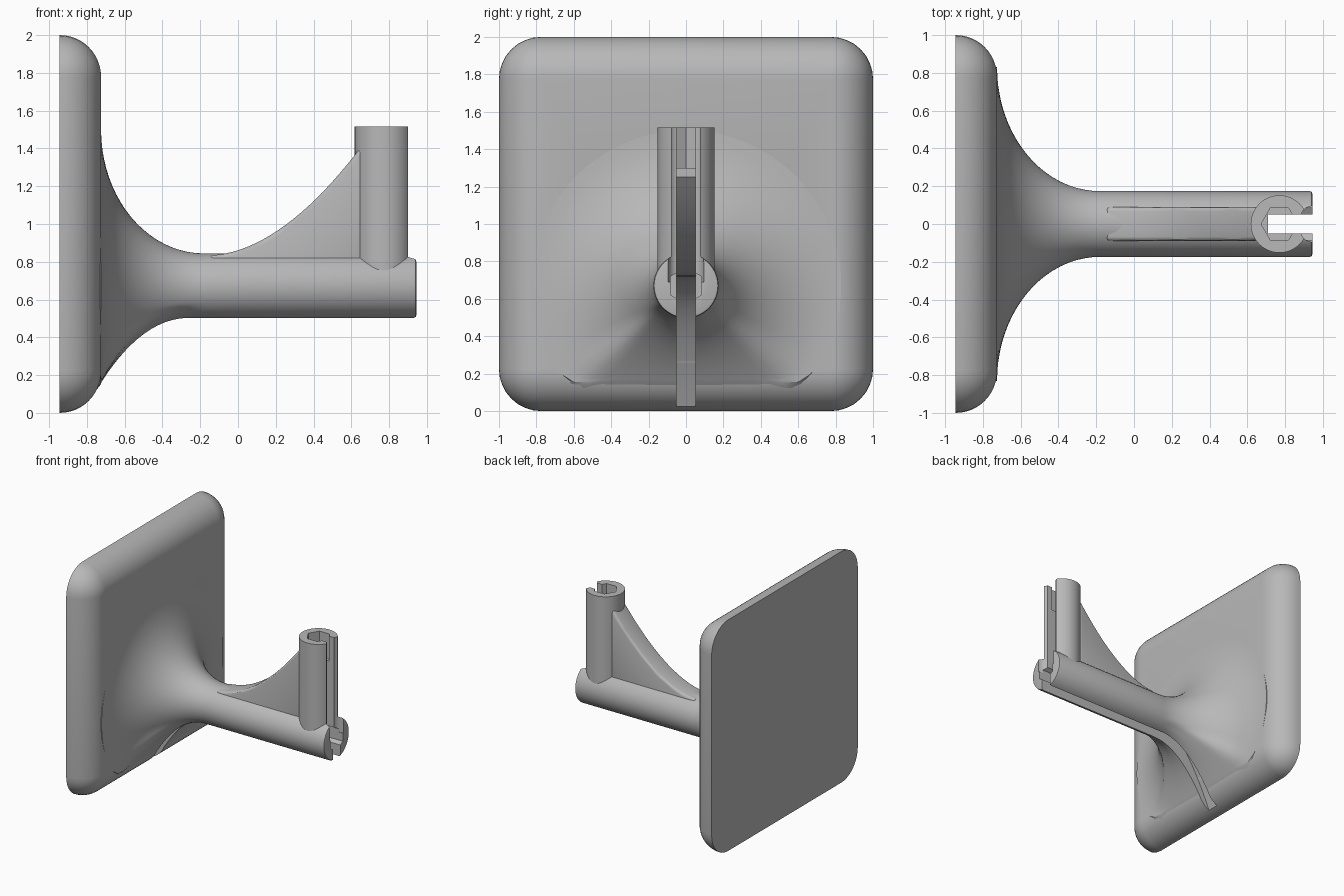
import bpy, bmesh, math
from math import sin, cos, pi, sqrt

if "Cube" in bpy.data.objects:
    bpy.data.objects.remove(bpy.data.objects["Cube"])

grey = bpy.data.materials.new("plain grey")
grey.diffuse_color = (0.48, 0.48, 0.48, 1)
grey.use_nodes = True
grey.node_tree.nodes["Principled BSDF"].inputs["Base Color"].default_value = grey.diffuse_color


def loft(name, rings):
    """Closed solid through rings of equal point count, capped at both ends."""
    bm = bmesh.new()
    vs = [[bm.verts.new(p) for p in r] for r in rings]
    n = len(rings[0])
    for a, b in zip(vs, vs[1:]):
        for i in range(n):
            j = (i + 1) % n
            bm.faces.new((a[i], a[j], b[j], b[i]))
    bm.faces.new(vs[0])
    bm.faces.new(vs[-1])
    bmesh.ops.recalc_face_normals(bm, faces=bm.faces)
    me = bpy.data.meshes.new(name)
    bm.to_mesh(me)
    bm.free()
    ob = bpy.data.objects.new(name, me)
    bpy.context.collection.objects.link(ob)
    me.materials.append(grey)
    return ob


def side_prism(name, pts, half):
    return loft(name, [[(x, y, z) for x, z in pts] for y in (-half, half)])


def column(name, cx, r, z0, z1, n):
    return loft(name, [[(cx + r * cos(2 * pi * i / n), r * sin(2 * pi * i / n), z)
                        for i in range(n)] for z in (z0, z1)])


# Wall plate: rounded square with a quarter-round front rim
def plate_ring(x, inset):
    r, c, pts = 0.225 - inset, 0.775, []
    for k, (sy, sz) in enumerate(((1, 1), (-1, 1), (-1, -1), (1, -1))):
        for i in range(9):
            a = pi / 2 * (k + i / 8)
            pts.append((x, sy * c + r * cos(a), 1 + sz * c + r * sin(a)))
    return pts


plate = loft("wall_plate", [plate_ring(-0.945 + 0.22 * sin(a), 0.22 * (1 - cos(a)))
                            for a in [pi / 2 * i / 12 for i in range(13)]])

# Arm: round tube flaring into the plate, with a shallower flare underneath
AXIS, R = 0.67, 0.174


def arm_radius(x, th):
    t = min(1, max(0, (-0.18 - x) / 0.545))
    r = R + 0.656 * (1 - sqrt(1 - t * t))
    s = -sin(th)
    if s > 0.54:
        u = min(1, max(0, (-0.25 - x) / 0.5))
        low = R + (min(0.83, 0.55 / s) - R) * u ** 2.2
        w = min(1, (s - 0.54) / 0.2)
        r += (low - r) * w
    return r


def arm_ring(x, shrink=0):
    return [(x, (arm_radius(x, a) - shrink) * cos(a), AXIS + (arm_radius(x, a) - shrink) * sin(a))
            for a in [2 * pi * i / 80 for i in range(80)]]


xs = [-0.8, -0.755] + [-0.18 - 0.545 * sin(pi / 2 * (1 - i / 20)) for i in range(21)]
arm = loft("arm", [arm_ring(x) for x in xs] + [arm_ring(0.93), arm_ring(0.941, 0.004), arm_ring(0.945, 0.015)])

# Fin: curved web bracing the post
top = [(-0.15 + 0.81 * i / 20, 0.835 + 0.585 * (i / 20) ** 1.85) for i in range(21)]
fin = side_prism("fin", top + [(0.66, 0.7), (-0.15, 0.7)], 0.09)
bev = fin.modifiers.new("soft_edge", 'BEVEL')
bev.width, bev.segments, bev.limit_method, bev.angle_limit = 0.025, 3, 'ANGLE', math.radians(60)

# Upright post
post = column("post", 0.77, 0.152, 0.67, 1.515, 48)

# Cable slot: runs down the post, along the arm and down the lower flare
path = [(0.71, 1.7)]
path += [(0.71 - 0.81 * i / 20, 0.72 + 0.53 * (1 - i / 20) ** 1.85) for i in range(21)]
path += [(-0.25 - 0.603 * i / 16, 0.72 - 0.71 * (i / 16) ** 2) for i in range(17)]
path += [(-0.853, -0.1), (1.2, -0.1), (1.2, 1.7)]
slot = side_prism("slot_cutter", path, 0.05)

# Hexagonal sockets at the ends of post and arm
post_bore = column("post_bore_cutter", 0.77, 0.097, 1.3, 1.7, 6)
arm_bore = loft("arm_bore_cutter", [[(x, 0.097 * cos(pi / 3 * i + pi / 6), AXIS + 0.097 * sin(pi / 3 * i + pi / 6))
                                     for i in range(6)] for x in (0.75, 1.1)])

# Rounded lips at the slot mouth
half = [(0.945 - 0.06 * sin(a), 0.095 - 0.055 * (1 - cos(a))) for a in [pi / 2 * i / 6 for i in range(7)]]
mouth = [(1.1, 0.095)] + half
mouth += [(x, -y) for x, y in reversed(mouth)]
lip = loft("lip_cutter", [[(x, y, z) for x, y in mouth] for z in (0.69, 1.7)])

# Cut the parts, bake the result and shade it
cutters = [slot, post_bore, arm_bore, lip]
for ob, cuts in ((plate, [slot]), (arm, [slot, arm_bore, lip]),
                 (fin, [slot, arm_bore]), (post, cutters)):
    for c in cuts:
        m = ob.modifiers.new(c.name, 'BOOLEAN')
        m.operation, m.solver, m.object = 'DIFFERENCE', 'EXACT', c
bpy.context.view_layer.update()
dg = bpy.context.evaluated_depsgraph_get()
parts = [plate, arm, fin, post]
baked = [bpy.data.meshes.new_from_object(ob.evaluated_get(dg)) for ob in parts]
for ob, me in zip(parts, baked):
    ob.modifiers.clear()
    ob.data = me
for c in cutters:
    bpy.data.objects.remove(c)
for ob in parts:
    bpy.ops.object.select_all(action='DESELECT')
    ob.select_set(True)
    bpy.context.view_layer.objects.active = ob
    bpy.ops.object.shade_smooth_by_angle(angle=math.radians(30))
